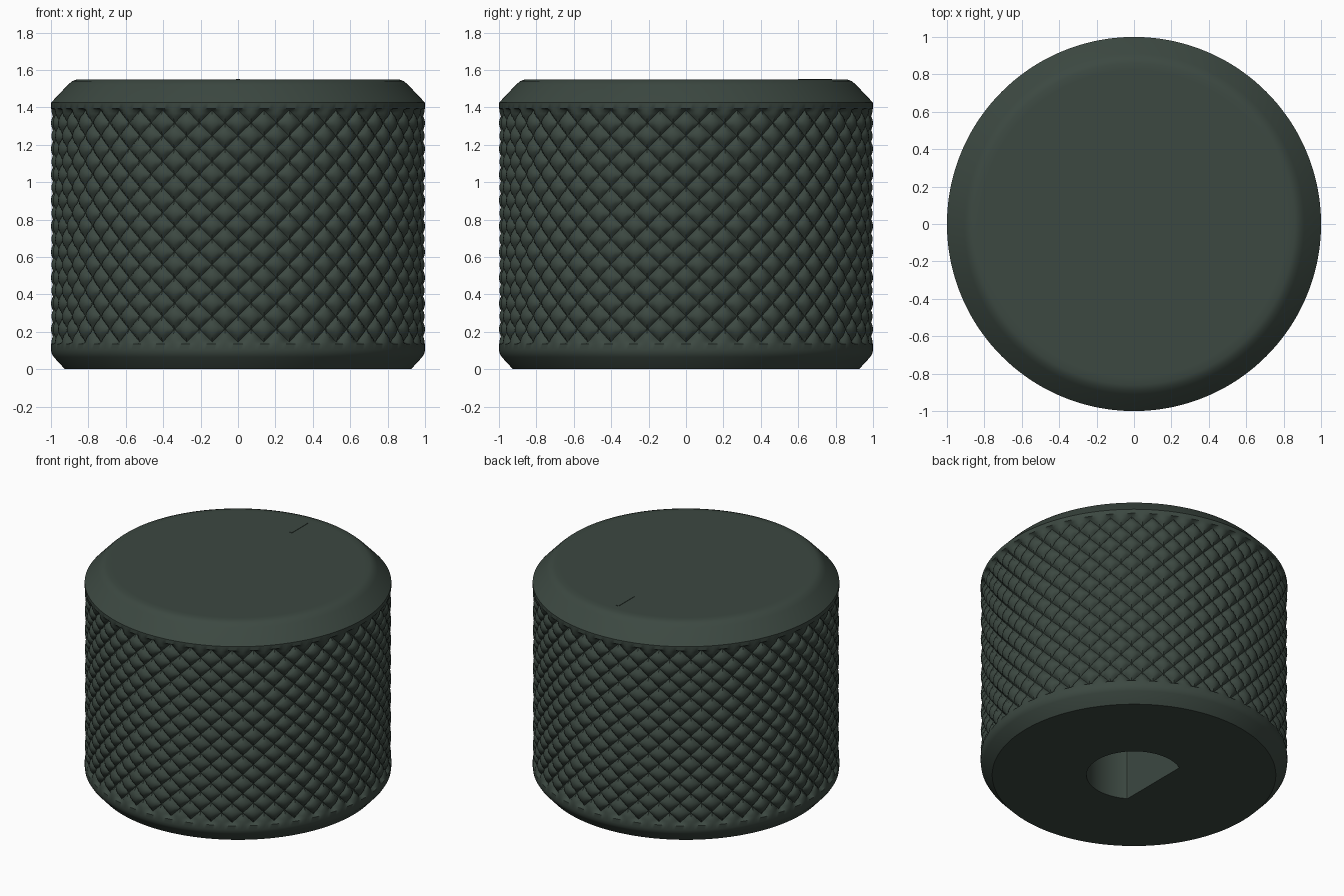
import bpy
import bmesh
from math import sin, cos, pi, sqrt

cube = bpy.data.objects.get("Cube")
if cube:
    bpy.data.objects.remove(cube, do_unlink=True)

STEP = 8                  # mesh steps across one knurl diamond
COLUMNS, ROWS = 44, 9     # diamonds around and up the grip
SIDES = COLUMNS * STEP
GRIP_LOW, GRIP_HIGH = 0.145, 1.385
DEPTH = 0.03
BORE_RADIUS, BORE_FLAT, BORE_DEPTH = 0.31, 0.165, 1.1

paint = bpy.data.materials.new("dark_grey_green")
paint.use_nodes = True
colour = (0.045, 0.065, 0.053, 1)
paint.diffuse_color = colour
paint.node_tree.nodes["Principled BSDF"].inputs["Base Color"].default_value = colour


def finish(name, bm, angle):
    bmesh.ops.recalc_face_normals(bm, faces=bm.faces)
    mesh = bpy.data.meshes.new(name)
    bm.to_mesh(mesh)
    bm.free()
    mesh.materials.append(paint)
    obj = bpy.data.objects.new(name, mesh)
    bpy.context.collection.objects.link(obj)
    bpy.ops.object.select_all(action="DESELECT")
    obj.select_set(True)
    bpy.context.view_layer.objects.active = obj
    bpy.ops.object.shade_smooth_by_angle(angle=angle)
    return obj


def bore_radius(i):
    # Round shaft hole with one flat on the -x side
    c = cos(2 * pi * i / SIDES)
    return min(BORE_RADIUS, BORE_FLAT / -c) if c < 0 else BORE_RADIUS


def knurl_radius(i, j):
    # Pillow-shaped diamonds between two sets of diagonal grooves
    a = sin(pi * ((i + j) % STEP) / STEP)
    b = sin(pi * ((i - j) % STEP) / STEP)
    return 1 - DEPTH * (1 - sqrt(a * b))


bm = bmesh.new()


def ring(radius, z):
    verts = []
    for i in range(SIDES):
        r = radius(i) if callable(radius) else radius
        t = 2 * pi * i / SIDES - pi / 2 if not callable(radius) or radius is not bore_radius \
            else 2 * pi * i / SIDES
        verts.append(bm.verts.new((r * cos(t), r * sin(t), z)))
    if radius is bore_radius:
        # Start every ring at the front so the rings line up
        shift = SIDES * 3 // 4
        verts = verts[shift:] + verts[:shift]
    return verts


def skin(low, high, j=None):
    for i in range(SIDES):
        k = (i + 1) % SIDES
        a, b, c, d = low[i], low[k], high[k], high[i]
        if j is None:
            bm.faces.new((a, b, c, d))
        elif (i + j + 1) % STEP == 0:
            bm.faces.new((a, b, d))
            bm.faces.new((b, c, d))
        else:
            bm.faces.new((a, b, c))
            bm.faces.new((a, c, d))


# Bore, underside and lower chamfer
rings = [ring(bore_radius, BORE_DEPTH), ring(bore_radius, 0)]
bm.faces.new(rings[0])
for r, z in ((0.925, 0), (0.985, 0.065), (0.997, 0.085), (1, 0.105), (1, GRIP_LOW - 0.01)):
    rings.append(ring(r, z))
for low, high in zip(rings, rings[1:]):
    skin(low, high)

# Knurled grip
last = rings[-1]
for j in range(ROWS * STEP + 1):
    z = GRIP_LOW + (GRIP_HIGH - GRIP_LOW) * j / (ROWS * STEP)
    row = ring(lambda i: knurl_radius(i, j), z)
    skin(last, row, j - 1 if j else None)
    last = row

# Upper rim, chamfer and flat top
for r, z in ((1, GRIP_HIGH + 0.01), (1, 1.425), (0.91, 1.52), (0.887, 1.54), (0.86, 1.55), (0.82, 1.55)):
    row = ring(r, z)
    skin(last, row)
    last = row
bm.faces.new(last)
finish("knob_body", bm, 0.7)

# Thin pointer line on the top
bm = bmesh.new()
bmesh.ops.create_cube(bm, size=1)
for v in bm.verts:
    v.co.x *= 0.02
    v.co.y = 0.69 + v.co.y * 0.18
    v.co.z = 1.55 + v.co.z * 0.006
finish("pointer_line", bm, 0.5)
